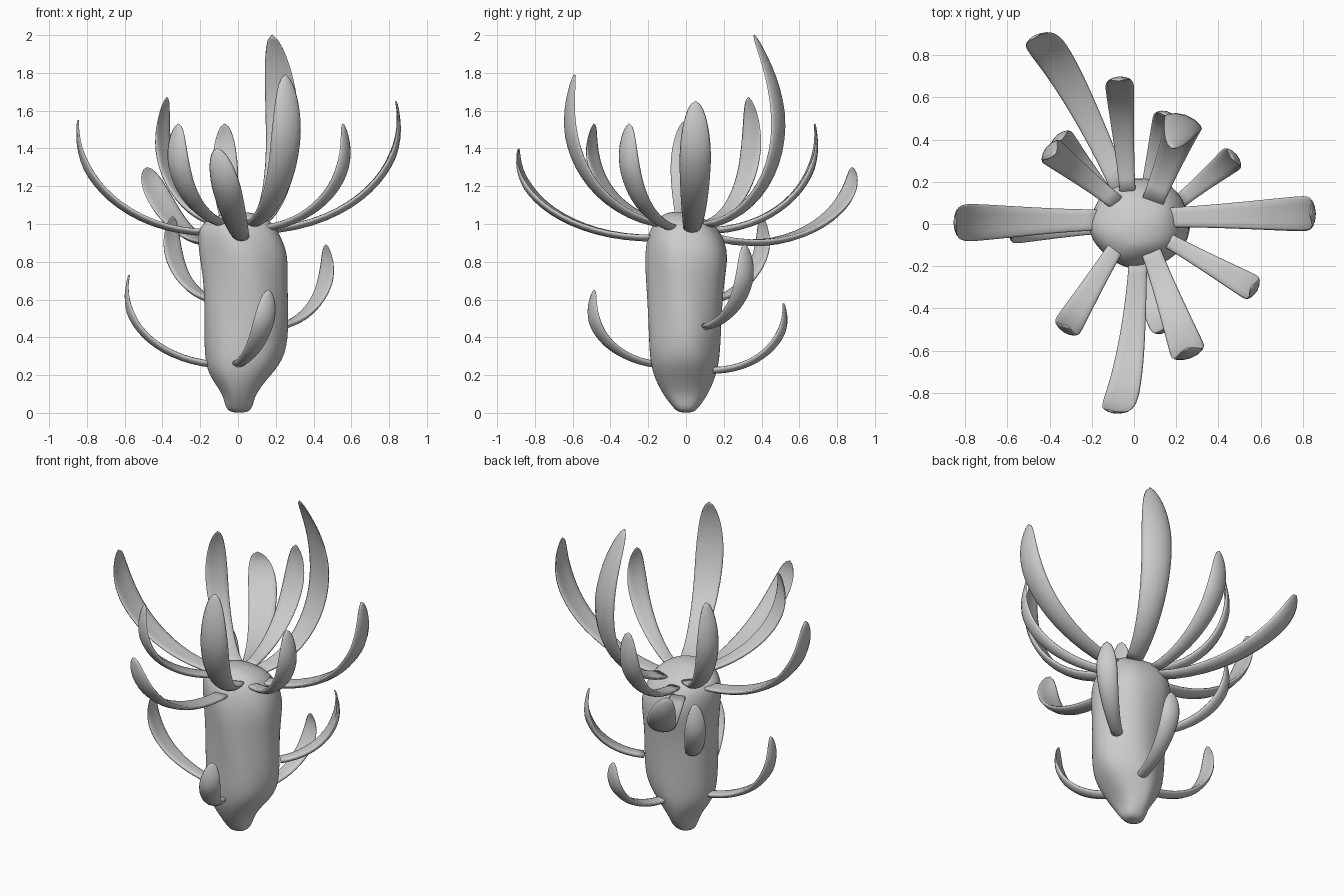
import bpy, bmesh, math
from mathutils import Vector


def make_object(name, rings, smooth_levels):
    """Loft closed rings into a capped, smooth-shaded object."""
    bm = bmesh.new()
    loops = [[bm.verts.new(p) for p in ring] for ring in rings]
    n = len(rings[0])
    for a, b in zip(loops, loops[1:]):
        for i in range(n):
            j = (i + 1) % n
            bm.faces.new((a[i], a[j], b[j], b[i]))
    bm.faces.new(loops[0][::-1])
    bm.faces.new(loops[-1])
    bmesh.ops.recalc_face_normals(bm, faces=bm.faces)
    for f in bm.faces:
        f.smooth = True
    mesh = bpy.data.meshes.new(name)
    bm.to_mesh(mesh)
    bm.free()
    ob = bpy.data.objects.new(name, mesh)
    bpy.context.collection.objects.link(ob)
    if smooth_levels:
        mod = ob.modifiers.new("smooth", 'SUBSURF')
        mod.levels = mod.render_levels = smooth_levels
    return ob


# Stem: uneven swollen body, rows are z, x min, x max, y min, y max
stem = [
    (0.00, -0.04, 0.05, -0.04, 0.04),
    (0.03, -0.07, 0.08, -0.07, 0.07),
    (0.10, -0.08, 0.09, -0.125, 0.12),
    (0.20, -0.16, 0.175, -0.175, 0.165),
    (0.30, -0.18, 0.26, -0.195, 0.185),
    (0.48, -0.18, 0.275, -0.20, 0.19),
    (0.68, -0.18, 0.265, -0.215, 0.20),
    (0.84, -0.21, 0.27, -0.225, 0.23),
    (0.95, -0.22, 0.22, -0.205, 0.19),
    (1.01, -0.19, 0.18, -0.17, 0.14),
    (1.045, -0.11, 0.12, -0.13, 0.06),
    (1.065, -0.04, 0.05, -0.09, 0.0),
]
rings = []
for z, x0, x1, y0, y1 in stem:
    ring = []
    for i in range(20):
        a = math.tau * i / 20
        # shallow lumps between the four sides
        lump = 1 + 0.06 * math.sin(2 * a) * math.sin(3 * a + 6 * z)
        ring.append(((x0 + x1) / 2 + (x1 - x0) / 2 * math.cos(a) * lump,
                     (y0 + y1) / 2 + (y1 - y0) / 2 * math.sin(a) * lump, z))
    rings.append(ring)
make_object("stem", rings, 2)


def leaf(name, bx, by, bz, tx, ty, tz, width, bulge, sag=0.03, bend=0.0):
    """Fleshy blade that leaves the stem sideways and curls upward."""
    base, tip = Vector((bx, by, bz)), Vector((tx, ty, tz))
    flat = Vector((tx - bx, ty - by, 0))
    side = Vector((-flat.y, flat.x, 0)).normalized()
    up = Vector((0, 0, tz - bz))
    p1 = base + flat * 0.58 * bulge + Vector((0, 0, sag)) + side * bend
    p2 = base + flat * bulge * 1.04 + up * 0.46 + side * bend
    steps = 20
    rings = []
    for s in range(steps + 1):
        t = 1 - (1 - s / steps) ** 1.4
        q = 1 - t
        pos = base * q**3 + p1 * 3*q*q*t + p2 * 3*q*t*t + tip * t**3
        tan = ((p1 - base) * q*q + (p2 - p1) * 2*q*t + (tip - p2) * t*t).normalized()
        nor = side.cross(tan).normalized()
        # widens towards the end, then closes in a round tip
        w = width * (0.58 + 0.47 * math.sin(min(t / 0.78, 1) * math.pi / 2) ** 1.5)
        if t > 0.66:
            w *= max(0.04, math.sqrt(max(0, 1 - ((t - 0.66) / 0.34) ** 2.2)))
        thick = 0.036 * max(0.25, min(1, 3.5 * q))
        ring = []
        for i in range(12):
            a = math.tau * i / 12
            u = math.cos(a)
            cup = 0.10 * w * (0.5 - u * u)
            ring.append(pos + side * (u * w / 2) + nor * (math.sin(a) * thick / 2 + cup))
        rings.append(ring)
    return make_object(name, rings, 0)


# Crown leaves: base xyz, tip xyz, width, outward bulge (sag, sideways bend)
crown = [
    (-0.06, 0.16, 0.93, -0.48, 0.88, 1.30, 0.16, 0.98, -0.11, -0.06),
    (-0.03, 0.15, 0.97, -0.07, 0.68, 1.53, 0.13, 1.06, 0.02),
    (0.09, 0.11, 1.00, 0.18, 0.36, 2.00, 0.18, 2.1, 0.04, -0.015),
    (0.13, 0.03, 0.97, 0.835, 0.05, 1.65, 0.16, 1.08, 0.02),
    (0.13, -0.06, 0.98, 0.555, -0.30, 1.53, 0.12, 1.14),
    (0.07, -0.10, 1.00, 0.25, -0.59, 1.79, 0.16, 1.2, 0.03),
    (0.02, -0.15, 0.93, -0.11, -0.885, 1.40, 0.15, 1.0, -0.01, 0.06),
    (-0.06, -0.07, 1.00, -0.315, -0.485, 1.53, 0.13, 1.14),
    (-0.15, 0.02, 0.96, -0.845, 0.005, 1.55, 0.17, 1.0, 0.0),
    (-0.08, 0.10, 1.00, -0.375, 0.33, 1.67, 0.13, 1.27, 0.03),
]
for i, spec in enumerate(crown):
    leaf(f"crown_leaf_{i + 1}", *spec)

# Lower leaves on the sides of the stem
lower = [
    (0.22, 0.11, 0.46, 0.465, 0.31, 0.89, 0.12, 1.15),
    (-0.13, 0.14, 0.60, -0.345, 0.40, 1.04, 0.12, 1.15),
    (-0.13, -0.01, 0.26, -0.575, -0.03, 0.73, 0.12, 1.1),
    (0.0, -0.16, 0.26, 0.16, -0.485, 0.65, 0.12, 1.1, 0.03, -0.03),
    (0.05, 0.10, 0.23, 0.15, 0.515, 0.58, 0.11, 1.08, -0.02),
]
for i, spec in enumerate(lower):
    leaf(f"lower_leaf_{i + 1}", *spec)
